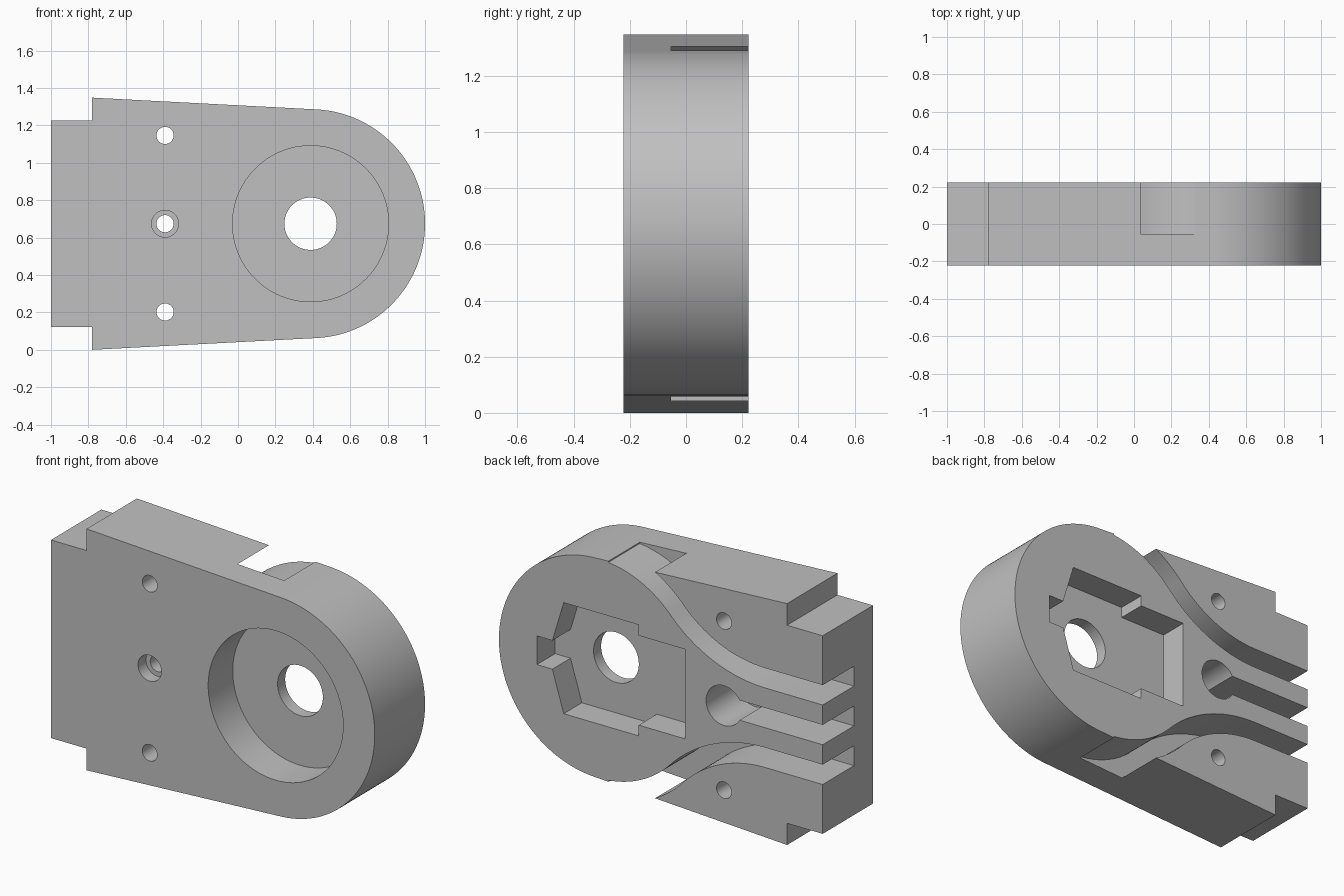
import bpy, bmesh, math

if "Cube" in bpy.data.objects:
    bpy.data.objects.remove(bpy.data.objects["Cube"], do_unlink=True)

CX, CZ = 0.388, 0.674       # hub centre
R = 0.612                   # hub radius
HALF = 0.222                # half thickness
FLOOR = -0.054              # channel floor
SLOT = 0.111                # channel width
HOLE_X = -0.39

grey = bpy.data.materials.new("light_grey")
grey.use_nodes = True
grey.diffuse_color = (0.53, 0.53, 0.53, 1)
grey.node_tree.nodes["Principled BSDF"].inputs["Base Color"].default_value = (0.53, 0.53, 0.53, 1)


def arc(cx, cz, r, a0, a1, n):
    """Points on an arc, angles in degrees."""
    angles = [math.radians(a0 + (a1 - a0) * i / n) for i in range(n + 1)]
    return [(cx + r * math.cos(a), cz + r * math.sin(a)) for a in angles]


def circle(cx, cz, r, n=64):
    return arc(cx, cz, r, 0, 360, n)[:-1]


def mirrored(upper):
    """Close a half profile given as (x, height above the centre line)."""
    return [(x, CZ + h) for x, h in upper] + [(x, CZ - h) for x, h in reversed(upper)]


def prism(name, profile, y0, y1):
    """Extrude an x-z profile along y."""
    bm = bmesh.new()
    face = bm.faces.new([bm.verts.new((x, y0, z)) for x, z in profile])
    new = bmesh.ops.extrude_face_region(bm, geom=[face])["geom"]
    bmesh.ops.translate(bm, vec=(0, y1 - y0, 0),
                        verts=[v for v in new if isinstance(v, bmesh.types.BMVert)])
    bmesh.ops.recalc_face_normals(bm, faces=bm.faces)
    mesh = bpy.data.meshes.new(name)
    bm.to_mesh(mesh)
    bm.free()
    obj = bpy.data.objects.new(name, mesh)
    mesh.materials.append(grey)
    bpy.context.collection.objects.link(obj)
    return obj


# Body: tab, tapered plate and round hub end
tilt = 2.9
body_upper = [(-1, 0.553), (-0.78, 0.553), (-0.78, CZ)]
body_upper += [(x, z) for x, z in arc(CX, 0, R, 90 - tilt, 0, 48)][:-1]
outline = mirrored(body_upper)
outline.insert(len(body_upper), (CX + R, CZ))
body = prism("bracket_body", outline, -HALF, HALF)


def cut(profile, y0, y1):
    cutter = prism("cutter", profile, y0, y1)
    cutter.hide_render = True
    mod = body.modifiers.new("cut", "BOOLEAN")
    mod.operation = "DIFFERENCE"
    mod.solver = "EXACT"
    mod.object = cutter
    bpy.context.view_layer.objects.active = body
    bpy.ops.object.modifier_apply(modifier=mod.name)
    bpy.data.objects.remove(cutter, do_unlink=True)


BACK, FRONT = HALF + 0.1, -HALF - 0.1

# Curved channels: straight run, reverse bend, then round the hub
bend_x = -0.645
outer_h = 2.5 * SLOT
outer_r = R + SLOT
dx = CX - bend_x
bend_r = (dx * dx + outer_h ** 2 - outer_r ** 2) / (2 * (outer_r - outer_h))
bend_h = outer_h + bend_r
turn = math.degrees(math.atan2(bend_h, -dx))
outer = arc(bend_x, bend_h, bend_r, -90, turn - 180, 24)
outer += arc(CX, 0, outer_r, turn, 96, 20)[1:]
inner = arc(bend_x, bend_h, bend_r + SLOT, -90, turn - 180, 24)
inner += arc(CX, 0, R, turn, 96, 20)[1:]
channel = [(-1.1, outer_h)] + outer + inner[::-1] + [(-1.1, outer_h - SLOT)]
for side in (1, -1):
    cut([(x, CZ + side * h) for x, h in channel], FLOOR, BACK)

# Middle slot ending in a round recess
half_angle = 180 - math.degrees(math.asin(0.5))
keyhole = [(-1.1, CZ - SLOT / 2)] + arc(HOLE_X, CZ, SLOT, -half_angle, half_angle, 48)
cut(keyhole + [(-1.1, CZ + SLOT / 2)], FLOOR, BACK)

# Back pocket with stepped sides and a narrow nose
cut(mirrored([(-0.15, 0.25), (0.137, 0.25), (0.137, 0.31),
              (0.6, 0.31), (0.67, 0.08), (0.765, 0.08)]), 0.062, BACK)

# Front bearing recess and shaft hole
cut(circle(CX, CZ, 0.417, 96), FRONT, -0.005)
cut(circle(CX, CZ, 0.14), FRONT, BACK)

# Screw holes, the middle one counterbored
for offset in (-0.472, 0, 0.472):
    cut(circle(HOLE_X, CZ + offset, 0.046, 32), FRONT, BACK)
cut(circle(HOLE_X, CZ, 0.072, 40), FRONT, -HALF + 0.07)

# Single material and smooth curved walls with sharp edges
body.data.materials.clear()
body.data.materials.append(grey)
for poly in body.data.polygons:
    poly.material_index = 0
bpy.ops.object.select_all(action="DESELECT")
body.select_set(True)
bpy.context.view_layer.objects.active = body
bpy.ops.object.shade_smooth_by_angle(angle=math.radians(25))
